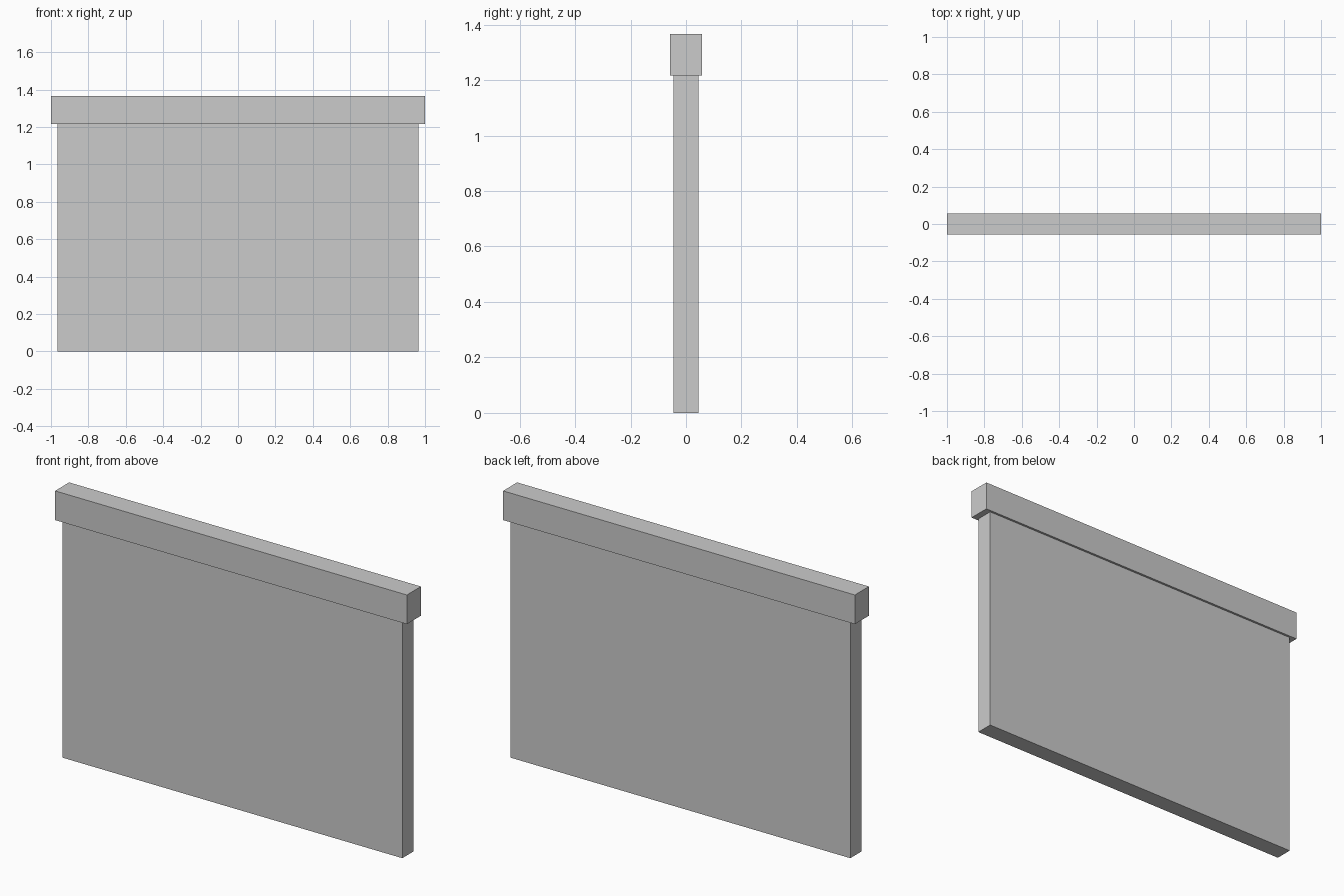
import bpy

if "Cube" in bpy.data.objects:
    bpy.data.objects.remove(bpy.data.objects["Cube"])


def box(name, width, depth, z0, z1):
    """Centred block spanning z0 to z1."""
    bpy.ops.mesh.primitive_cube_add(size=1, location=(0, 0, (z0 + z1) / 2))
    obj = bpy.context.object
    obj.name = name
    obj.scale = (width, depth, z1 - z0)
    bpy.ops.object.transform_apply(location=False, rotation=False, scale=True)
    return obj


# Main wall slab
box("wall_panel", 1.932, 0.091, 0.0, 1.216)
# Wider coping along the top
box("wall_cap", 2.0, 0.114, 1.216, 1.366)
